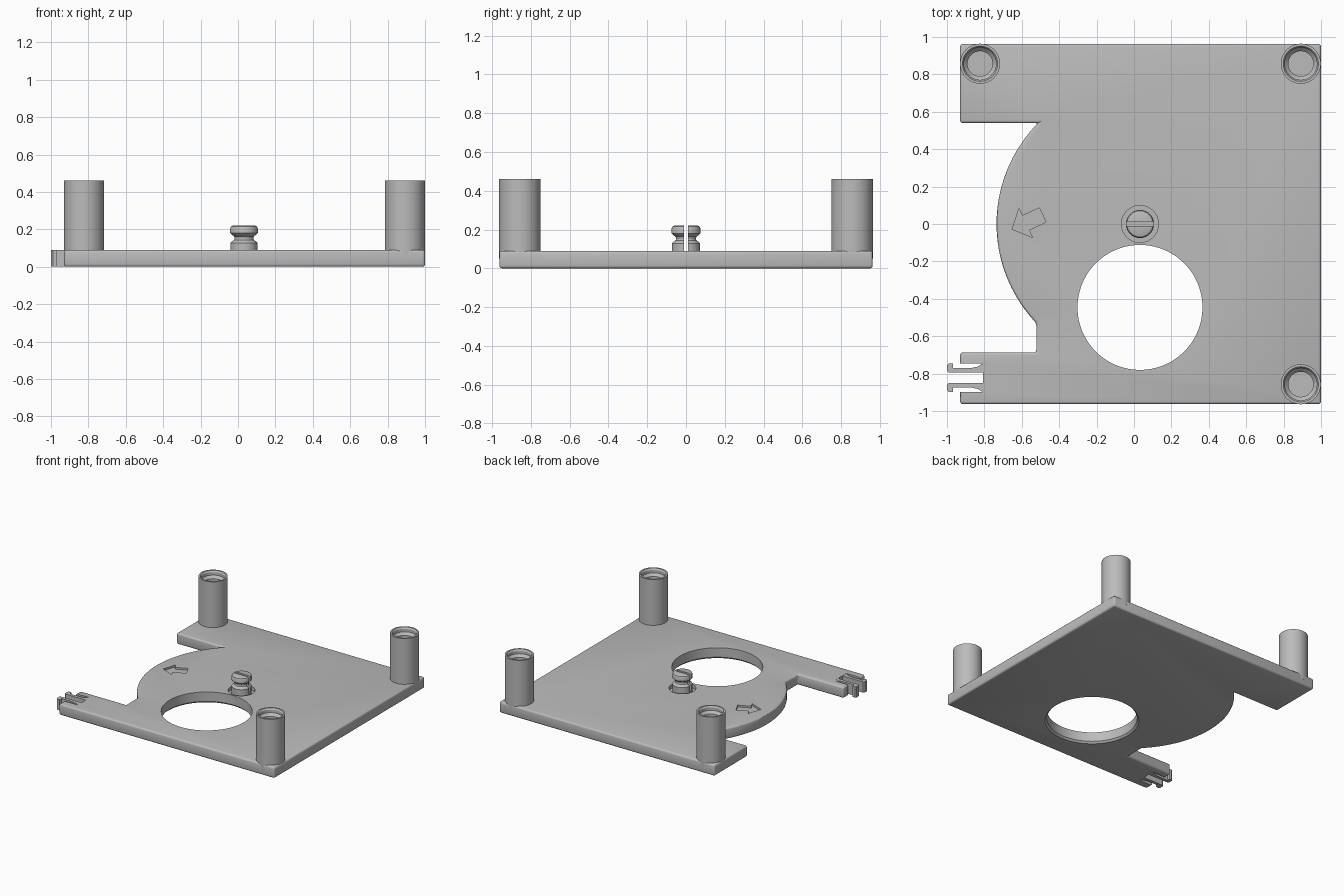
import bpy
import bmesh
from math import asin, cos, sin, pi, radians
from mathutils import Matrix, Vector

old = bpy.data.objects.get("Cube")
if old:
    bpy.data.objects.remove(old, do_unlink=True)

grey = bpy.data.materials.new("plain grey")
grey.use_nodes = True
colour = (0.5, 0.5, 0.5, 1)
grey.diffuse_color = colour
grey.node_tree.nodes["Principled BSDF"].inputs["Base Color"].default_value = colour

HUB_X = 0.032
TOP = 0.09


def finish(name, bm):
    bmesh.ops.recalc_face_normals(bm, faces=bm.faces)
    mesh = bpy.data.meshes.new(name)
    bm.to_mesh(mesh)
    bm.free()
    mesh.materials.append(grey)
    obj = bpy.data.objects.new(name, mesh)
    bpy.context.collection.objects.link(obj)
    return obj


def prism(name, points, z0, z1):
    """Extrude a flat outline between two heights."""
    bm = bmesh.new()
    face = bm.faces.new([bm.verts.new((x, y, z0)) for x, y in points])
    ext = bmesh.ops.extrude_face_region(bm, geom=[face])["geom"]
    verts = [v for v in ext if isinstance(v, bmesh.types.BMVert)]
    bmesh.ops.translate(bm, verts=verts, vec=(0, 0, z1 - z0))
    return finish(name, bm)


def lathe(name, profile, x, y, steps=64):
    """Spin a radius/height profile around an upright axis."""
    bm = bmesh.new()
    verts = [bm.verts.new((r, 0, z)) for r, z in profile]
    edges = [bm.edges.new(pair) for pair in zip(verts, verts[1:])]
    bmesh.ops.spin(bm, geom=verts + edges, cent=(0, 0, 0), axis=(0, 0, 1),
                   angle=2 * pi, steps=steps)
    bmesh.ops.remove_doubles(bm, verts=bm.verts, dist=0.0002)
    bmesh.ops.translate(bm, verts=bm.verts, vec=(x, y, 0))
    return finish(name, bm)


def activate(obj):
    bpy.ops.object.select_all(action="DESELECT")
    obj.select_set(True)
    bpy.context.view_layer.objects.active = obj


def cut(obj, cutter):
    cutter.hide_render = True
    mod = obj.modifiers.new("cut", "BOOLEAN")
    mod.operation = "DIFFERENCE"
    mod.solver = "EXACT"
    mod.object = cutter
    activate(obj)
    bpy.ops.object.modifier_apply(modifier=mod.name)
    bpy.data.objects.remove(cutter, do_unlink=True)


def box(name, x0, x1, y0, y1, z0, z1):
    return prism(name, [(x0, y0), (x1, y0), (x1, y1), (x0, y1)], z0, z1)


# Base plate: square with a bulging round side between two arms
R = 0.767
a0 = pi - asin(0.54 / R)
a1 = pi + asin(0.53 / R)
arc = [(HUB_X + R * cos(a0 + (a1 - a0) * i / 36), R * sin(a0 + (a1 - a0) * i / 36))
       for i in range(37)]
outline = [(1, -0.963), (1, 0.963), (-0.93, 0.963), (-0.93, 0.54)] + arc
outline += [(arc[-1][0], -0.687), (-0.93, -0.687), (-0.93, -0.963)]
plate = prism("base_plate", outline, 0, TOP)
bevel = plate.modifiers.new("bevel", "BEVEL")
bevel.width = 0.014
bevel.segments = 3
bevel.limit_method = "ANGLE"
bevel.angle_limit = radians(30)
activate(plate)
bpy.ops.object.modifier_apply(modifier=bevel.name)

# Large opening, with a chamfer on the underside
cut(plate, lathe("opening_cutter", [(0, -0.01), (0.358, -0.01), (0.334, 0.014),
                                    (0.334, 0.2), (0, 0.2)], HUB_X, -0.446, 96))
# Round well around the hub pin
cut(plate, lathe("well_cutter", [(0, 0.06), (0.099, 0.06), (0.099, 0.2), (0, 0.2)],
                 HUB_X, 0))
# Bay for the clip prongs
CLIP_Y = -0.822
cut(plate, box("bay_cutter", -1.1, -0.807, CLIP_Y - 0.077, CLIP_Y + 0.077, -0.1, 0.2))

# Engraved direction arrow
turn = Matrix.Rotation(radians(205), 2)
shape = [(0.09, 0), (0.01, 0.085), (0.01, 0.042), (-0.09, 0.042),
         (-0.09, -0.042), (0.01, -0.042), (0.01, -0.085)]
arrow = [turn @ Vector(p) + Vector((-0.57, 0.01)) for p in shape]
cut(plate, prism("arrow_cutter", arrow, TOP - 0.015, 0.2))

# Pair of hooked clip prongs
prong = [(-0.79, 0.027), (-0.99, 0.027), (-1, 0.037), (-1, 0.067), (-0.99, 0.077),
         (-0.968, 0.077), (-0.968, 0.052), (-0.87, 0.052), (-0.835, 0.06),
         (-0.807, 0.077), (-0.79, 0.077)]
prongs = [prism(name, [(x, CLIP_Y + side * y) for x, y in prong], 0.002, TOP - 0.001)
          for name, side in (("clip_prong_back", 1), ("clip_prong_front", -1))]

# Hollow corner posts
post_profile = [(0, 0.05), (0.107, 0.05), (0.107, 0.46), (0.094, 0.46),
                (0.086, 0.448), (0.086, 0.425), (0.067, 0.405), (0.067, 0.1), (0, 0.1)]
posts = [lathe(name, post_profile, x, y) for name, x, y in (
    ("post_back_right", -0.823, 0.857),
    ("post_back_left", 0.892, 0.857),
    ("post_front_left", 0.892, -0.857))]

# Split hub pin with a waist and rounded head
pin = lathe("hub_pin", [(0, 0.04), (0.073, 0.04), (0.073, 0.127), (0.066, 0.136),
                        (0.054, 0.143), (0.051, 0.152), (0.054, 0.163), (0.066, 0.171),
                        (0.075, 0.18), (0.075, 0.203), (0.07, 0.215), (0.06, 0.22),
                        (0, 0.22)], HUB_X, 0)
cut(pin, box("slot_cutter", -0.2, 0.3, -0.01, 0.01, 0.08, 0.4))

# Smooth the curved sides, keep the edges sharp
for obj in [plate, pin] + posts + prongs:
    activate(obj)
    bpy.ops.object.shade_smooth_by_angle(angle=radians(30))
